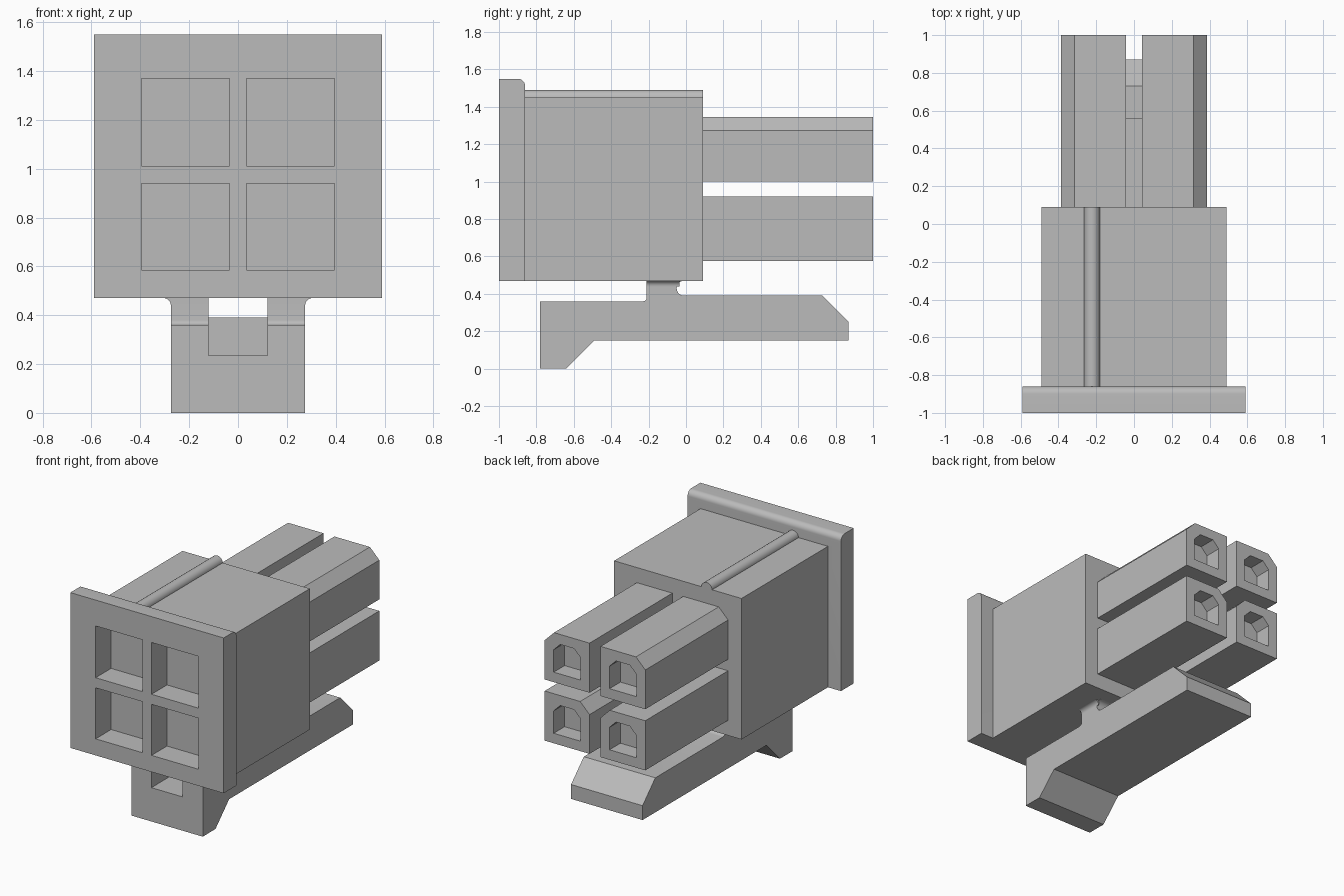
import bpy, bmesh
from math import sin, cos, radians

cube = bpy.data.objects.get("Cube")
if cube:
    bpy.data.objects.remove(cube, do_unlink=True)

grey = bpy.data.materials.new("plastic_grey")
grey.use_nodes = True
grey.diffuse_color = (0.5, 0.5, 0.5, 1)
grey.node_tree.nodes["Principled BSDF"].inputs["Base Color"].default_value = (0.5, 0.5, 0.5, 1)


def arc(cx, cy, r, a, b, n=10):
    """Points on a circular arc from angle a to b in degrees."""
    angles = [radians(a + (b - a) * i / n) for i in range(n + 1)]
    return [(cx + r * cos(t), cy + r * sin(t)) for t in angles]


def rect(x0, x1, z0, z1):
    return [(x0, z0), (x1, z0), (x1, z1), (x0, z1)]


def prism(name, profile, axis, start, end):
    """Extrude a profile: (y, z) points along x, or (x, z) points along y."""
    bm = bmesh.new()
    place = (lambda u, v: (start, u, v)) if axis == "x" else (lambda u, v: (u, start, v))
    face = bm.faces.new([bm.verts.new(place(u, v)) for u, v in profile])
    new = bmesh.ops.extrude_face_region(bm, geom=[face])["geom"]
    d = end - start
    bmesh.ops.translate(bm, verts=[g for g in new if isinstance(g, bmesh.types.BMVert)],
                        vec=(d, 0, 0) if axis == "x" else (0, d, 0))
    bmesh.ops.recalc_face_normals(bm, faces=bm.faces)
    mesh = bpy.data.meshes.new(name)
    bm.to_mesh(mesh)
    bm.free()
    mesh.materials.append(grey)
    obj = bpy.data.objects.new(name, mesh)
    bpy.context.collection.objects.link(obj)
    return obj


def activate(obj):
    bpy.ops.object.select_all(action="DESELECT")
    obj.select_set(True)
    bpy.context.view_layer.objects.active = obj


def cut(obj, cutter):
    mod = obj.modifiers.new("cut", "BOOLEAN")
    mod.operation = "DIFFERENCE"
    mod.solver = "EXACT"
    mod.object = cutter
    activate(obj)
    bpy.ops.object.modifier_apply(modifier=mod.name)


def drop(obj):
    bpy.data.objects.remove(obj, do_unlink=True)


# Housing with front flange and locating rib
flange = prism("front_flange", [(-1, 0.47), (-0.86, 0.47)] + arc(-0.9, 1.51, 0.04, 0, 90)
               + [(-1, 1.55)], "x", -0.59, 0.59)
body = prism("housing_body", rect(-0.49, 0.49, 0.47, 1.45), "y", -0.86, 0.09)
rib = prism("locating_rib", [(-0.18, 1.44)] + arc(-0.222, 1.448, 0.042, 0, 180)
            + [(-0.264, 1.44)], "y", -0.86, 0.09)
parts = [flange, body, rib]

# Square sockets in the front
for side in (-1, 1):
    for z0, z1 in ((0.585, 0.94), (1.01, 1.37)):
        x0, x1 = sorted((side * 0.035, side * 0.395))
        socket = prism("socket_cutter", rect(x0, x1, z0, z1), "y", -1.1, -0.83)
        cut(flange, socket)
        cut(body, socket)
        drop(socket)

# Four terminal tubes: upper pair bevelled outside, lower pair inside
INNER, OUTER, BEVEL = 0.042, 0.387, 0.072
for side, side_name in ((-1, "right"), (1, "left")):
    for row, z0, z1 in (("lower", 0.575, 0.92), ("upper", 1.0, 1.345)):
        if row == "upper":
            top = [(OUTER, z1 - BEVEL), (OUTER - BEVEL, z1), (INNER, z1)]
        else:
            top = [(OUTER, z1), (INNER + BEVEL, z1), (INNER, z1 - BEVEL)]
        profile = [(INNER, z0), (OUTER, z0)] + top
        tube = prism(f"{row}_{side_name}_tube", [(side * x, z) for x, z in profile],
                     "y", 0.09, 1.0)
        # Rear opening with bevelled upper corners
        cx, cz, h, c = side * (INNER + OUTER) / 2, (z0 + z1) / 2, 0.103, 0.05
        opening = prism("opening_cutter",
                        [(cx - h, cz - h), (cx + h, cz - h), (cx + h, cz + h - c),
                         (cx + h - c, cz + h), (cx - h + c, cz + h), (cx - h, cz + h - c)],
                        "y", 0.88, 1.1)
        cut(tube, opening)
        drop(opening)
        parts.append(tube)

# Latch lever hanging from a curved neck
lever = prism("latch_lever",
              [(-0.78, 0), (-0.64, 0), (-0.49, 0.15), (0.87, 0.15), (0.87, 0.25), (0.73, 0.39)]
              + arc(-0.01, 0.43, 0.04, 270, 90)
              + [(-0.21, 0.47)] + arc(-0.23, 0.38, 0.02, 0, -90, 6) + [(-0.78, 0.36)],
              "x", -0.275, 0.275)
slot = prism("slot_cutter", rect(-0.12, 0.12, 0.235, 0.6), "y", -0.9, 0.555)
cut(lever, slot)
drop(slot)
parts.append(lever)

# Fillets where the neck sides meet the housing
for side, side_name in ((-1, "right"), (1, "left")):
    curve = arc(0.305, 0.44, 0.03, 180, 90, 8)
    parts.append(prism(f"{side_name}_neck_fillet",
                       [(side * x, z) for x, z in curve + [(0.27, 0.47), (0.27, 0.44)]],
                       "y", -0.21, -0.035))

for part in parts:
    activate(part)
    bpy.ops.object.shade_smooth_by_angle(angle=radians(30))
